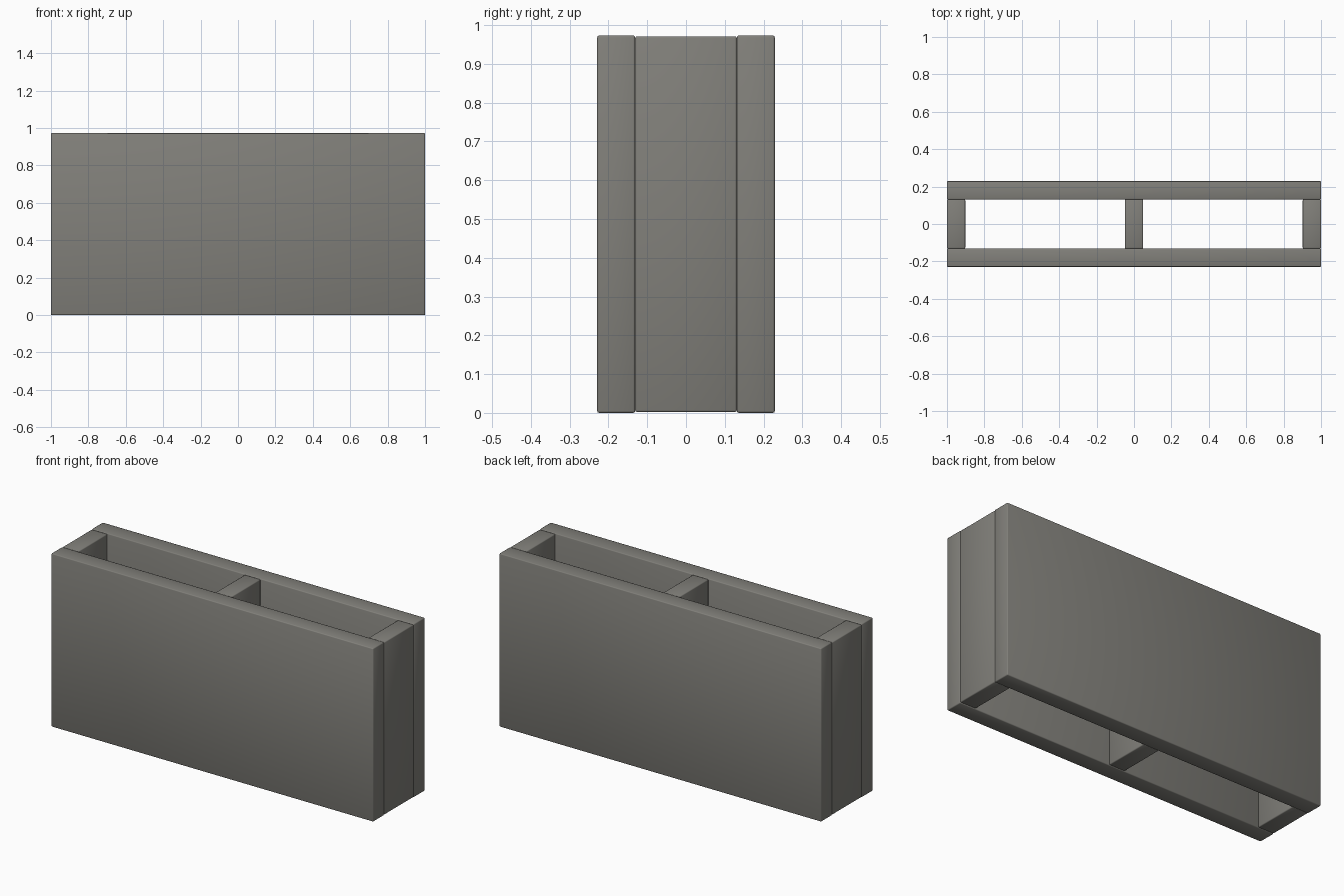
import bpy

if "Cube" in bpy.data.objects:
    bpy.data.objects.remove(bpy.data.objects["Cube"], do_unlink=True)

LENGTH, HEIGHT, WALL, GAP = 2.0, 0.973, 0.098, 0.262

concrete = bpy.data.materials.new("concrete grey")
concrete.use_nodes = True
colour = (0.22, 0.215, 0.195, 1)
concrete.diffuse_color = colour
concrete.node_tree.nodes["Principled BSDF"].inputs["Base Color"].default_value = colour


def slab(name, location, size):
    """Softly shaded box with slightly eased edges."""
    bpy.ops.mesh.primitive_cube_add(size=1, location=location)
    ob = bpy.context.object
    ob.name = name
    ob.scale = size
    bpy.ops.object.transform_apply(location=False, rotation=False, scale=True)
    ob.data.materials.append(concrete)
    bevel = ob.modifiers.new("eased edges", 'BEVEL')
    bevel.width = 0.005
    bevel.segments = 2
    bpy.ops.object.shade_smooth()
    return ob


# Long outer walls
for name, side in (("front_wall", -1), ("back_wall", 1)):
    slab(name, (0, side * (GAP + WALL) / 2, HEIGHT / 2), (LENGTH, WALL, HEIGHT))

# Cross webs joining the walls
for name, side in (("right_web", -1), ("middle_web", 0), ("left_web", 1)):
    slab(name, (side * (LENGTH - WALL) / 2, 0, HEIGHT / 2), (WALL, GAP, HEIGHT - 0.004))
